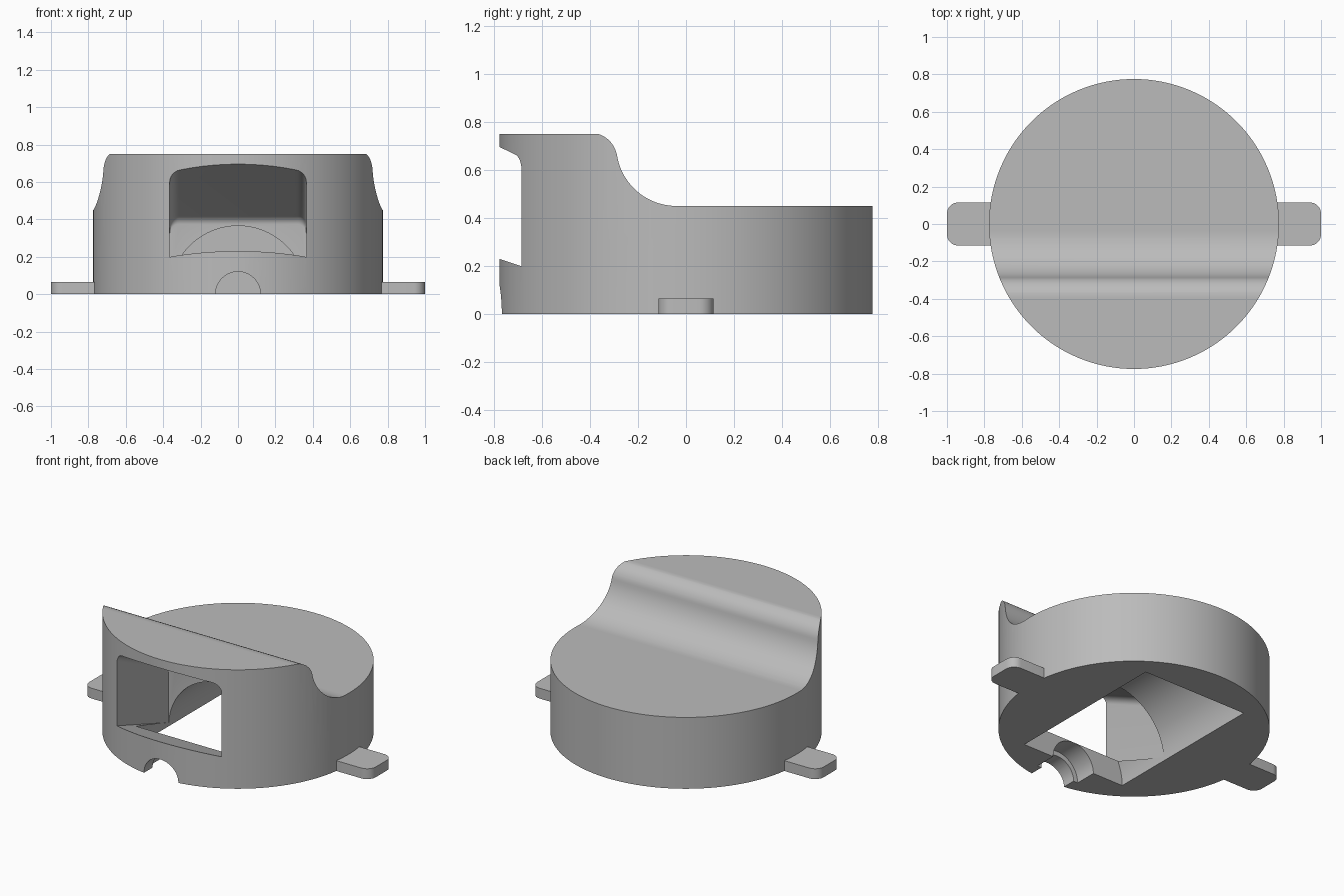
import bpy, bmesh, math
from mathutils import Vector

cube = bpy.data.objects.get("Cube")
if cube:
    bpy.data.objects.remove(cube, do_unlink=True)

grey = bpy.data.materials.new("light grey")
grey.use_nodes = True
grey.diffuse_color = (0.5, 0.5, 0.5, 1)
grey.node_tree.nodes["Principled BSDF"].inputs["Base Color"].default_value = (0.5, 0.5, 0.5, 1)


def arc(cx, cy, r, start, end, n):
    """Points along an arc, angles in degrees."""
    angles = [math.radians(start + (end - start) * i / n) for i in range(n + 1)]
    return [(cx + r * math.cos(a), cy + r * math.sin(a)) for a in angles]


def loft(name, sections):
    """Closed solid through matching rings of points."""
    bm = bmesh.new()
    rings = [[bm.verts.new(p) for p in ring] for ring in sections]
    n = len(rings[0])
    for a, b in zip(rings, rings[1:]):
        for i in range(n):
            j = (i + 1) % n
            bm.faces.new((a[i], a[j], b[j], b[i]))
    bm.faces.new(rings[0])
    bm.faces.new(rings[-1])
    bmesh.ops.recalc_face_normals(bm, faces=bm.faces)
    mesh = bpy.data.meshes.new(name)
    bm.to_mesh(mesh)
    bm.free()
    mesh.materials.append(grey)
    obj = bpy.data.objects.new(name, mesh)
    bpy.context.collection.objects.link(obj)
    return obj


def prism(name, profile, axis, lo, hi):
    """Extrude a 2D profile along one axis."""
    def place(p, t):
        q = list(p)
        q.insert(axis, t)
        return Vector(q)
    return loft(name, [[place(p, t) for p in profile] for t in (lo, hi)])


def smooth(obj):
    bpy.ops.object.select_all(action="DESELECT")
    obj.select_set(True)
    bpy.context.view_layer.objects.active = obj
    bpy.ops.object.shade_smooth_by_angle(angle=math.radians(30))


def cut(target, cutter):
    mod = target.modifiers.new(cutter.name, "BOOLEAN")
    mod.operation = "DIFFERENCE"
    mod.solver = "EXACT"
    mod.object = cutter
    bpy.context.view_layer.objects.active = target
    bpy.ops.object.modifier_apply(modifier=mod.name)
    bpy.data.objects.remove(cutter, do_unlink=True)


# Round housing
R, HALF = 0.775, 0.365
body = prism("housing", arc(0, 0, R, 0, 360, 128)[:-1], 2, 0, 0.75)

# S-shaped step down to the lower deck
step = (arc(-0.4, 0.64, 0.115, 80, 9.5, 14)
        + arc(-0.04, 0.7, 0.25, 189.5, 270, 20)[1:]
        + [(1, 0.45), (1, 1), (-0.4, 1), (-0.4, 0.755)])
step.insert(0, (-0.4, 0.755))
step.pop()
cut(body, prism("step_cutter", step, 0, -1, 1))

# Vaulted chamber, open underneath
vault = arc(0, 0, HALF, 0, 180, 48) + [(-HALF, -0.1), (HALF, -0.1)]
cut(body, prism("vault_cutter", vault, 1, -0.54, 0.54))


# Sloping window that runs from the front wall into the chamber
def window_section(y, drop):
    top = 0.695 - 0.48 * (y + R) - drop
    floor = 0.23 - 0.34 * (y + R)
    r = 0.05
    ring = (arc(HALF - r, top - r, r, 0, 90, 8)
            + arc(r - HALF, top - r, r, 90, 180, 8)
            + [(-HALF, floor), (HALF, floor)])
    return [(x, y, z) for x, z in ring]


BACK, FILLET = -0.17, 0.03
sections = [window_section(-0.9, 0)]
for i in range(7):
    a = math.radians(90 * i / 6)
    sections.append(window_section(BACK - FILLET * (1 - math.sin(a)),
                                   FILLET * (1 - math.cos(a))))
cut(body, loft("window_cutter", sections))

# Cable notch under the window, wider on the inside
for r, lo, hi in ((0.12, -0.9, -0.6), (0.15, -0.68, -0.5)):
    notch = arc(0, 0, r, 0, 180, 32) + [(-r, -0.1), (r, -0.1)]
    cut(body, prism("notch_cutter", notch, 1, lo, hi))
smooth(body)

# Mounting tabs with rounded outer corners
for side, name in ((1, "left_tab"), (-1, "right_tab")):
    c = 0.06
    outline = ([(0.7, -0.115)] + arc(1 - c, c - 0.115, c, -90, 0, 8)
               + arc(1 - c, 0.115 - c, c, 0, 90, 8) + [(0.7, 0.115)])
    smooth(prism(name, [(side * x, y) for x, y in outline], 2, 0, 0.065))
